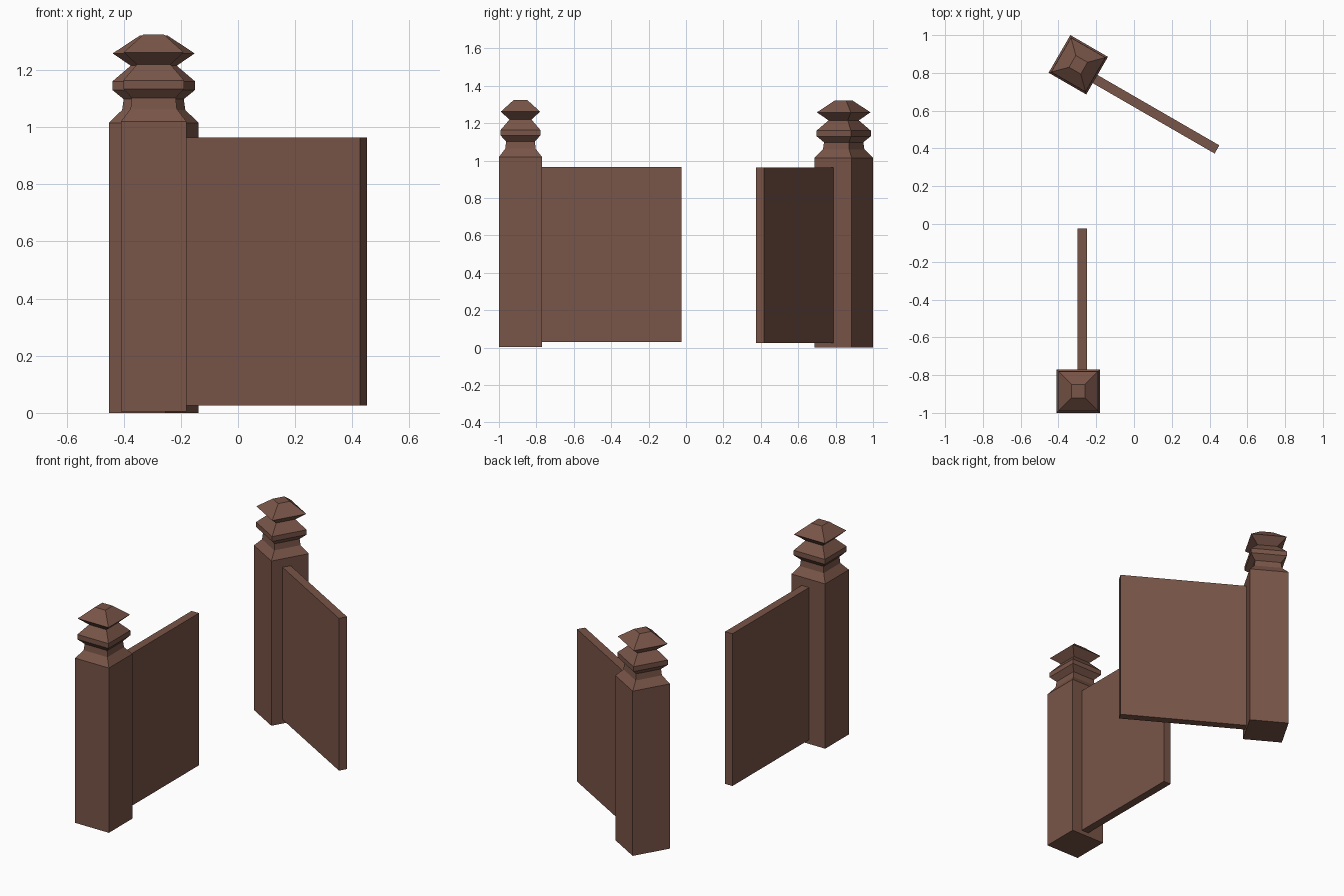
import bpy, bmesh, math

if "Cube" in bpy.data.objects:
    bpy.data.objects.remove(bpy.data.objects["Cube"])

brown = bpy.data.materials.new("brown_wood")
brown.diffuse_color = (0.191, 0.091, 0.065, 1)
brown.use_nodes = True
brown.node_tree.nodes["Principled BSDF"].inputs["Base Color"].default_value = brown.diffuse_color

# Square post profile: (half width, height)
PROFILE = [(0.115, 0), (0.115, 1.015), (0.081, 1.06), (0.077, 1.098), (0.106, 1.13),
           (0.106, 1.16), (0.059, 1.215), (0.105, 1.258), (0.036, 1.32)]


def finish(bm, name, loc, angle):
    bmesh.ops.recalc_face_normals(bm, faces=bm.faces)
    mesh = bpy.data.meshes.new(name)
    bm.to_mesh(mesh)
    bm.free()
    mesh.materials.append(brown)
    ob = bpy.data.objects.new(name, mesh)
    ob.location = loc
    ob.rotation_euler.z = angle
    bpy.context.collection.objects.link(ob)


def post(name, loc, angle):
    # Stack of square rings, skinned and capped
    bm = bmesh.new()
    rings = [[bm.verts.new((sx * h, sy * h, z))
              for sx, sy in ((-1, -1), (1, -1), (1, 1), (-1, 1))] for h, z in PROFILE]
    for a, b in zip(rings, rings[1:]):
        for i in range(4):
            j = (i + 1) % 4
            bm.faces.new((a[i], a[j], b[j], b[i]))
    bm.faces.new(rings[0][::-1])
    bm.faces.new(rings[-1])
    finish(bm, name, loc, angle)


def panel(name, loc, angle):
    # Thin board running from the post along its local +y
    x0, x1, y0, y1, z0, z1 = -0.004, 0.046, 0.105, 0.86, 0.025, 0.963
    bm = bmesh.new()
    bmesh.ops.create_cube(bm, size=1)
    for v in bm.verts:
        v.co = (x1 if v.co.x > 0 else x0, y1 if v.co.y > 0 else y0, z1 if v.co.z > 0 else z0)
    finish(bm, name, loc, angle)


# Two gate halves, the back one swung open
for side, loc, angle in (("front", (-0.295, -0.885, 0.004), 0),
                         ("back", (-0.295, 0.843, 0), math.radians(-120))):
    post(side + "_post", loc, angle)
    panel(side + "_panel", loc, angle)
